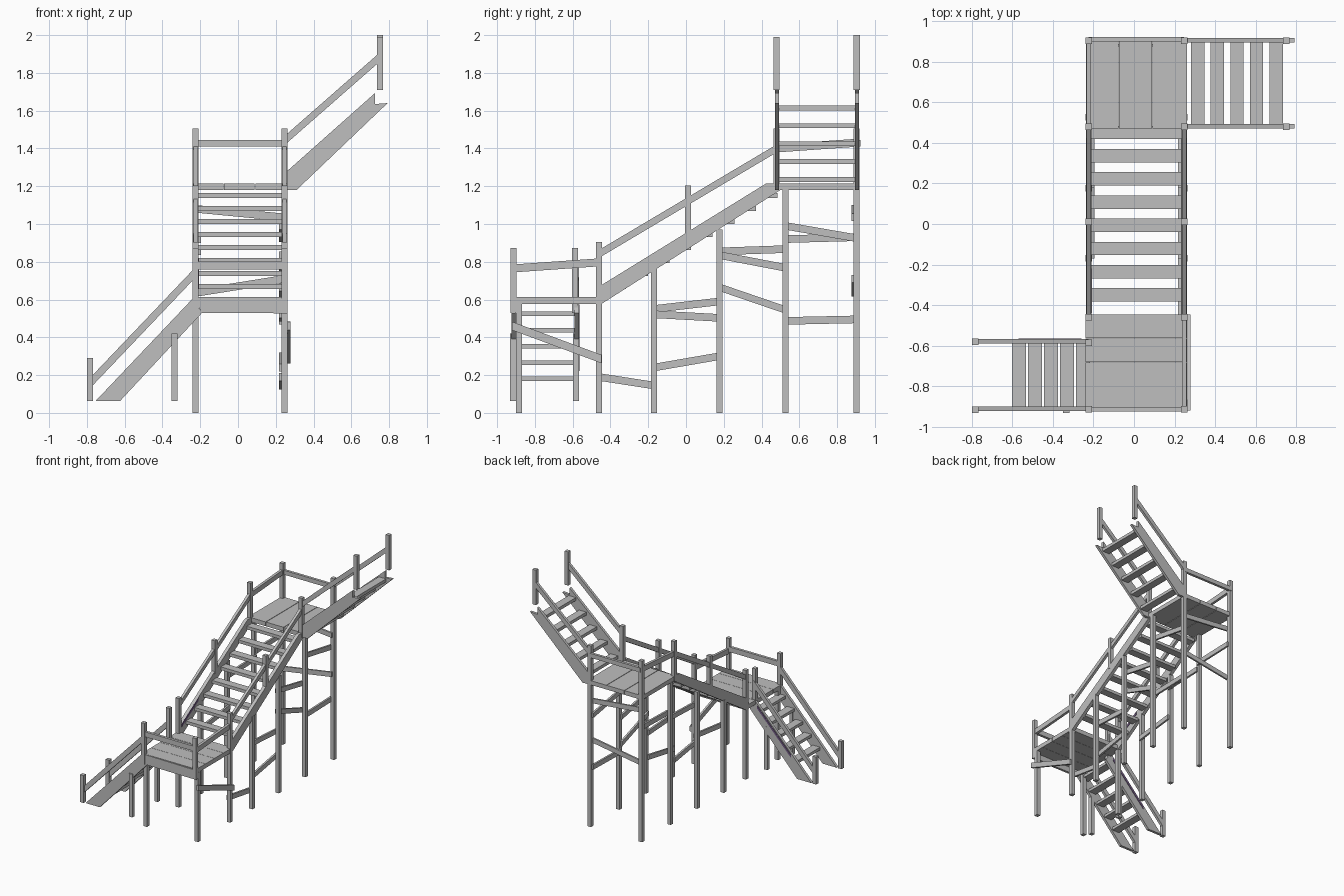
import bpy, bmesh

cube = bpy.data.objects.get("Cube")
if cube:
    bpy.data.objects.remove(cube)


def material(name, rgb):
    m = bpy.data.materials.new(name)
    m.use_nodes = True
    m.diffuse_color = (*rgb, 1)
    m.node_tree.nodes["Principled BSDF"].inputs["Base Color"].default_value = (*rgb, 1)
    return m


GREY = material("weathered_grey", (0.52, 0.52, 0.52))
PURPLE = material("dull_purple", (0.16, 0.1, 0.22))


def prism(name, axis, profile, a, b, mat=GREY):
    """Extrude a (u, z) profile from a to b along x or y."""
    def place(u, z, t):
        return (t, u, z) if axis == "x" else (u, t, z)
    bm = bmesh.new()
    low = [bm.verts.new(place(u, z, a)) for u, z in profile]
    high = [bm.verts.new(place(u, z, b)) for u, z in profile]
    n = len(profile)
    bm.faces.new(low)
    bm.faces.new(high[::-1])
    for i in range(n):
        j = (i + 1) % n
        bm.faces.new((low[i], high[i], high[j], low[j]))
    bmesh.ops.recalc_face_normals(bm, faces=bm.faces)
    mesh = bpy.data.meshes.new(name)
    bm.to_mesh(mesh)
    bm.free()
    mesh.materials.append(mat)
    ob = bpy.data.objects.new(name, mesh)
    bpy.context.collection.objects.link(ob)
    return ob


def box(name, x0, x1, y0, y1, z0, z1):
    return prism(name, "x", [(y0, z0), (y1, z0), (y1, z1), (y0, z1)], x0, x1)


def beam(name, axis, start, end, centre, thick=0.022, height=0.042, mat=GREY):
    """Sloping board with vertical ends."""
    (u, z), (v, w), h = start, end, height / 2
    return prism(name, axis, [(u, z - h), (v, w - h), (v, w + h), (u, z + h)],
                 centre - thick / 2, centre + thick / 2, mat)


def post(name, x, y, z0, z1, w=0.032):
    return box(name, x - w / 2, x + w / 2, y - w / 2, y + w / 2, z0, z1)


LEFT, RIGHT = 0.247, -0.224          # the two post lines
SIDES = (("left", LEFT), ("right", RIGHT))

# Lower landing: four planks across, fascia in front
for i in range(4):
    y = -0.92 + i * 0.119
    box("lower_landing_plank", -0.24, 0.262, y, y + 0.117, 0.577, 0.613)
prism("lower_landing_fascia", "y", [(-0.19, 0.53), (0.262, 0.527), (0.262, 0.605), (-0.24, 0.612)],
      -0.925, -0.905)

# Upper landing: three planks running front to back
for x0, x1 in ((-0.238, -0.077), (-0.073, 0.088), (0.092, 0.262)):
    box("upper_landing_plank", x0, x1, 0.472, 0.915, 1.18, 1.215)

# Legs and landing posts
for side, x in SIDES:
    post("front_leg_" + side, x, -0.883, 0, 0.577)
    post("front_corner_post_" + side, x, -0.914, 0.53, 0.872)
    post("lower_landing_post_" + side, x, -0.461, 0, 0.905)
    post("lower_stair_leg_" + side, x, -0.17, 0, 0.77)
    post("middle_stair_leg_" + side, x, 0.177, 0, 0.97)
    post("upper_stair_leg_" + side, x, 0.527, 0, 1.18)
    post("upper_landing_post_" + side, x, 0.479, 1.18, 1.505)
    post("back_leg_" + side, x, 0.903, 0, 1.505)
    post("main_stair_rail_post_" + side, x, 0.01, 0.93, 1.205)
post("lower_stair_top_post", RIGHT, -0.587, 0.53, 0.872)

# Main stair
for side, x in SIDES:
    prism("main_stringer_" + side, "x",
          [(-0.447, 0.577), (0.5, 1.18), (0.49, 1.215), (0.425, 1.215), (-0.447, 0.677)],
          x - 0.014, x + 0.014)
    beam("main_handrail_" + side, "x", (-0.45, 0.848), (0.48, 1.4), x)
for i in range(8):
    y, z = -0.35 + i * 0.1145, 0.67 + i * 0.0687
    box("main_tread", -0.212, 0.235, y - 0.033, y + 0.033, z - 0.013, z + 0.013)

# Lower stair, going down to the right
for side, y in (("front", -0.912), ("back", -0.578)):
    prism("lower_stringer_" + side, "y",
          [(-0.755, 0.062), (-0.625, 0.062), (-0.19, 0.53), (-0.24, 0.605)], y - 0.011, y + 0.011)
    beam("lower_handrail_" + side, "y", (-0.77, 0.172), (-0.224, 0.745), y, height=0.055)
    post("lower_newel_" + side, -0.783, y - 0.004, 0.062, 0.29)
    post("lower_stringer_leg_" + side, -0.335, y - 0.004, 0.062, 0.42)
for i in range(5):
    x, z = -0.568 + i * 0.079, 0.18 + i * 0.086
    box("lower_tread", x - 0.034, x + 0.034, -0.905, -0.585, z - 0.012, z + 0.012)

# Upper stair, climbing to the left
for side, y in (("front", 0.482), ("back", 0.906)):
    prism("upper_stringer_" + side, "y",
          [(0.26, 1.18), (0.31, 1.18), (0.792, 1.64), (0.725, 1.635), (0.725, 1.693), (0.26, 1.28)],
          y - 0.011, y + 0.011)
    beam("upper_handrail_" + side, "y", (0.25, 1.445), (0.752, 1.885), y, height=0.048)
    post("upper_newel_" + side, 0.752, y - 0.002, 1.71, 2.0 if side == "back" else 1.99)
for i in range(5):
    x, z = 0.315 + i * 0.0965, 1.235 + i * 0.095
    box("upper_tread", x - 0.033, x + 0.033, 0.49, 0.9, z - 0.013, z + 0.013)

# Landing rails
beam("lower_rail_left", "x", (-0.91, 0.765), (-0.46, 0.797), LEFT)
beam("lower_rail_front", "y", (RIGHT, 0.78), (LEFT, 0.78), -0.914)
beam("upper_rail_right", "x", (0.479, 1.4), (0.903, 1.43), RIGHT)
beam("upper_rail_back", "y", (RIGHT, 1.427), (LEFT, 1.427), 0.912, height=0.036)

# Braces between legs
beam("front_brace_left", "x", (-0.92, 0.46), (-0.447, 0.285), 0.271, 0.016, 0.045)
LEFT_BRACES = (((-0.46, 0.19), (-0.17, 0.145)), ((-0.17, 0.24), (0.177, 0.3)),
               ((-0.17, 0.522), (0.177, 0.503)), ((0.177, 0.835), (0.527, 0.768)),
               ((0.177, 0.665), (0.527, 0.545)), ((0.527, 0.99), (0.903, 0.925)),
               ((0.527, 0.487), (0.903, 0.495)))
RIGHT_BRACES = (((-0.17, 0.55), (0.177, 0.59)), ((0.177, 0.855), (0.527, 0.867)),
                ((0.527, 0.92), (0.903, 0.93)))
for p, q in LEFT_BRACES:
    beam("leg_brace_left", "x", p, q, 0.226, 0.016, 0.04)
for p, q in RIGHT_BRACES:
    beam("leg_brace_right", "x", p, q, -0.203, 0.016, 0.04)
beam("back_brace_upper", "y", (RIGHT, 1.08), (LEFT, 1.035), 0.882, 0.014, 0.04)
beam("back_brace_lower", "y", (RIGHT, 0.635), (LEFT, 0.71), 0.882, 0.014, 0.04)

# Thin purple strips on two stringers
beam("lower_stringer_strip", "y", (-0.57, 0.235), (-0.26, 0.56), -0.566, 0.004, 0.025, PURPLE)
beam("main_stringer_strip", "x", (-0.44, 0.668), (-0.22, 0.804), -0.209, 0.004, 0.025, PURPLE)
